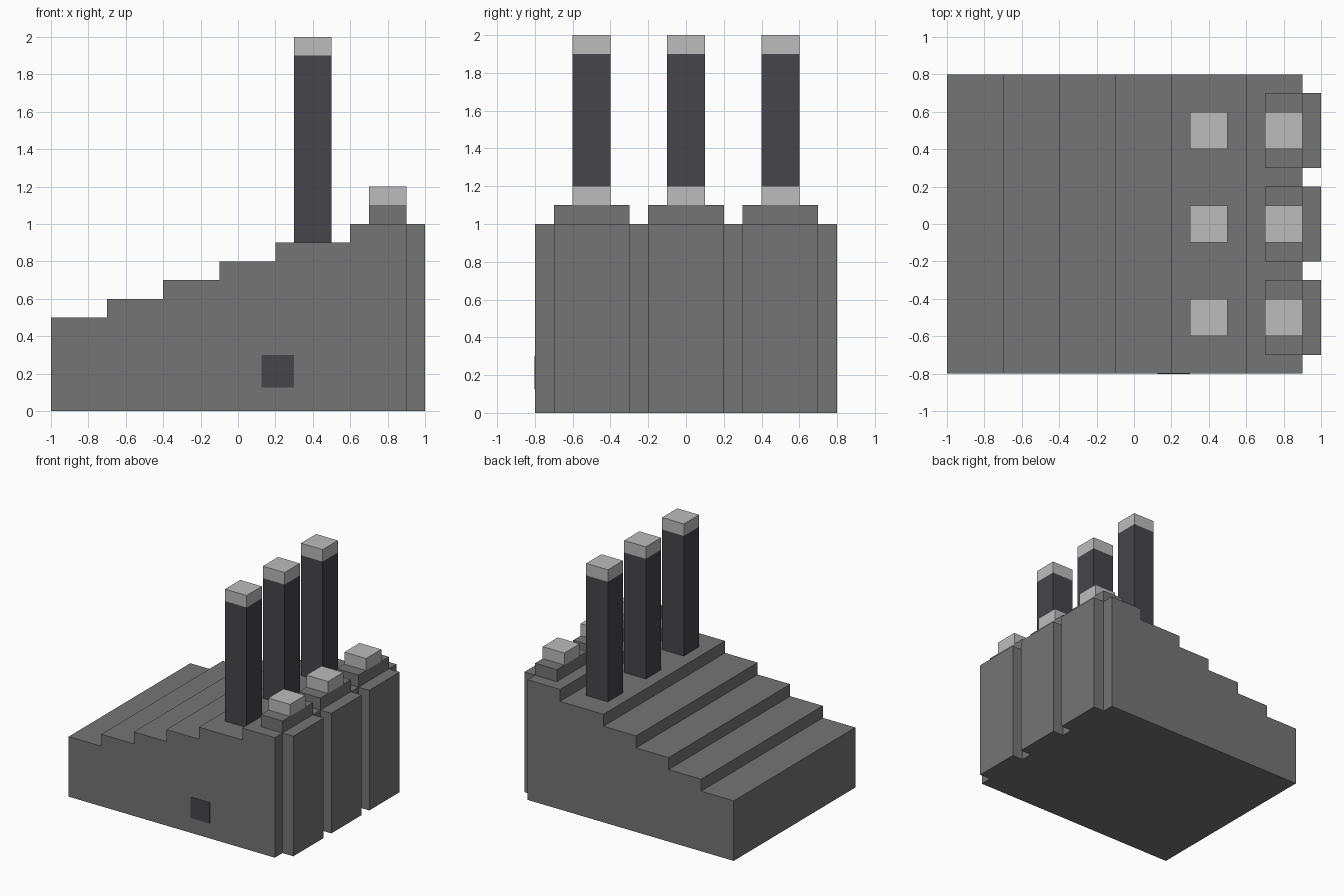
import bpy
import bmesh

cube = bpy.data.objects.get("Cube")
if cube:
    bpy.data.objects.remove(cube, do_unlink=True)


def material(name, colour):
    mat = bpy.data.materials.new(name)
    mat.use_nodes = True
    mat.diffuse_color = (*colour, 1)
    shader = next(n for n in mat.node_tree.nodes if n.type == 'BSDF_PRINCIPLED')
    shader.inputs["Base Color"].default_value = (*colour, 1)
    return mat


stone = material("mid grey stone", (0.178, 0.178, 0.178))
dark = material("dark grey", (0.061, 0.059, 0.069))
pale = material("pale grey", (0.503, 0.503, 0.503))


def finish(name, bm, mat):
    bmesh.ops.recalc_face_normals(bm, faces=bm.faces)
    mesh = bpy.data.meshes.new(name)
    bm.to_mesh(mesh)
    bm.free()
    mesh.materials.append(mat)
    obj = bpy.data.objects.new(name, mesh)
    bpy.context.collection.objects.link(obj)


def box(name, mat, xs, ys, zs):
    bm = bmesh.new()
    bmesh.ops.create_cube(bm, size=1)
    for v in bm.verts:
        for axis, (lo, hi) in enumerate((xs, ys, zs)):
            v.co[axis] = hi if v.co[axis] > 0 else lo
    finish(name, bm, mat)


# Stepped hall: side profile extruded from front to back
edges = (-1, -0.7, -0.4, -0.1, 0.2, 0.6, 0.9)
profile = [(edges[0], 0)]
for i in range(len(edges) - 1):
    height = 0.5 + 0.1 * i
    profile += [(edges[i], height), (edges[i + 1], height)]
profile.append((edges[-1], 0))
bm = bmesh.new()
side = bm.faces.new([bm.verts.new((x, -0.8, z)) for x, z in profile])
sweep = bmesh.ops.extrude_face_region(bm, geom=[side], use_keep_orig=True)
for item in sweep["geom"]:
    if isinstance(item, bmesh.types.BMVert):
        item.co.y = 0.8
finish("stepped_hall", bm, stone)

# Three bays, each with a buttress, roof vent and chimney
for label, y in (("front", -0.5), ("middle", 0), ("back", 0.5)):
    wide = (y - 0.2, y + 0.2)
    narrow = (y - 0.1, y + 0.1)
    box(label + "_buttress", stone, (0.9, 1), wide, (0, 1))
    box(label + "_vent_base", stone, (0.7, 0.9), wide, (1, 1.1))
    box(label + "_vent_cap", pale, (0.7, 0.9), narrow, (1.1, 1.2))
    box(label + "_chimney", dark, (0.3, 0.5), narrow, (0.9, 1.9))
    box(label + "_chimney_cap", pale, (0.3, 0.5), narrow, (1.9, 2))

# Small window on the front wall
box("window", dark, (0.125, 0.3), (-0.803, -0.799), (0.125, 0.3))
